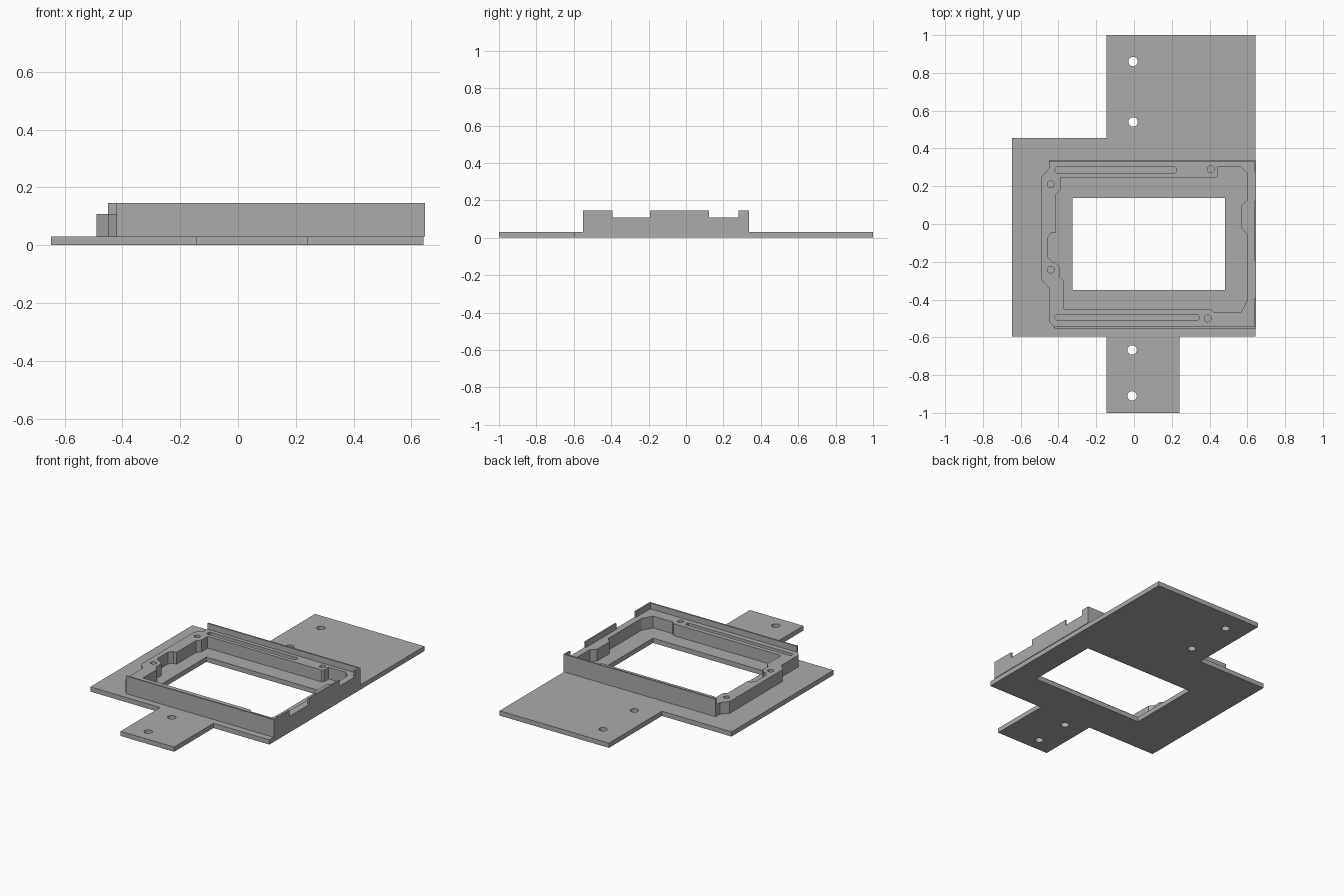
import bpy
import math

cube = bpy.data.objects.get("Cube")
if cube:
    bpy.data.objects.remove(cube, do_unlink=True)

grey = bpy.data.materials.new("plain_grey")
grey.use_nodes = True
GREY = (0.41, 0.41, 0.41, 1)
grey.diffuse_color = GREY
grey.node_tree.nodes["Principled BSDF"].inputs["Base Color"].default_value = GREY


def rect(x0, x1, y0, y1):
    return [(x0, y0), (x1, y0), (x1, y1), (x0, y1)]


def circle(x, y, r, n=24):
    return [(x + r * math.cos(math.tau * i / n), y + r * math.sin(math.tau * i / n))
            for i in range(n)]


def slot(x0, x1, y0, y1, c=0.007):
    """Rectangle with small clipped corners."""
    return [(x0 + c, y0), (x1 - c, y0), (x1, y0 + c), (x1, y1 - c),
            (x1 - c, y1), (x0 + c, y1), (x0, y1 - c), (x0, y0 + c)]


def plate(name, loops, z0, z1):
    """Extrude an outline (first loop) with holes (other loops) from z0 to z1."""
    curve = bpy.data.curves.new(name + "_profile", 'CURVE')
    curve.dimensions = '2D'
    curve.fill_mode = 'BOTH'
    curve.extrude = (z1 - z0) / 2
    for loop in loops:
        spline = curve.splines.new('POLY')
        spline.points.add(len(loop) - 1)
        for point, (x, y) in zip(spline.points, loop):
            point.co = (x, y, 0, 1)
        spline.use_cyclic_u = True
    helper = bpy.data.objects.new(name + "_profile", curve)
    bpy.context.collection.objects.link(helper)
    graph = bpy.context.evaluated_depsgraph_get()
    mesh = bpy.data.meshes.new_from_object(helper.evaluated_get(graph))
    bpy.data.objects.remove(helper, do_unlink=True)
    mesh.name = name
    for v in mesh.vertices:
        v.co.z += (z0 + z1) / 2
    mesh.materials.clear()
    mesh.materials.append(grey)
    for p in mesh.polygons:
        p.use_smooth = False
        p.material_index = 0
    obj = bpy.data.objects.new(name, mesh)
    bpy.context.collection.objects.link(obj)
    return obj


BASE_TOP, FRAME_TOP, LIP_TOP = 0.031, 0.108, 0.146
RIGHT, BACK, FRONT, LIP = 0.647, 0.337, -0.552, 0.01

# Base plate with two tabs, a window and four screw holes
base = [(-0.647, 0.455), (-0.145, 0.455), (-0.145, 1), (0.643, 1), (0.643, -0.595),
        (0.24, -0.595), (0.24, -1), (-0.145, -1), (-0.145, -0.595), (-0.647, -0.595)]
screws = [circle(x, y, 0.025) for x, y in
          [(-0.005, 0.86), (-0.005, 0.54), (-0.01, -0.667), (-0.01, -0.91)]]
plate("base_plate", [base, rect(-0.325, 0.483, -0.35, 0.138)] + screws, 0, BASE_TOP)

# Raised frame with stepped inner edge, slots and pin holes
outer = [(-0.45, BACK), (RIGHT, BACK), (RIGHT, FRONT), (-0.42, FRONT), (-0.45, -0.515),
         (-0.45, -0.34), (-0.49, -0.295), (-0.49, 0.25), (-0.45, 0.295)]
inner = [(-0.39, 0.245), (0.43, 0.245), (0.442, 0.255), (0.442, 0.302), (0.565, 0.302),
         (0.602, 0.265), (0.602, 0.13), (0.57, 0.1), (0.57, -0.025), (0.602, -0.06),
         (0.602, -0.40), (0.565, -0.468), (0.425, -0.468), (0.405, -0.45),
         (-0.37, -0.45), (-0.37, -0.305), (-0.395, -0.28), (-0.395, -0.225),
         (-0.42, -0.2), (-0.435, -0.2), (-0.455, -0.175), (-0.455, -0.07),
         (-0.435, -0.045), (-0.412, -0.045), (-0.412, 0.155), (-0.39, 0.18)]
pins = [circle(x, y, 0.018) for x, y in
        [(-0.44, 0.21), (-0.44, -0.242), (0.407, 0.29), (0.39, -0.5)]]
slots = [slot(-0.417, 0.223, 0.27, 0.302), slot(-0.417, 0.345, -0.508, -0.48)]
plate("raised_frame", [outer, inner] + slots + pins, BASE_TOP, FRAME_TOP)

# Thin lips along the frame edge, the side one broken by two notches
plate("back_lip", [rect(-0.45, RIGHT, BACK - LIP, BACK)], FRAME_TOP, LIP_TOP)
plate("front_lip", [rect(-0.42, RIGHT, FRONT, FRONT + LIP)], FRAME_TOP, LIP_TOP)
for part, y0, y1 in [("front", FRONT + LIP, -0.393), ("middle", -0.193, 0.122),
                     ("back", 0.28, BACK - LIP)]:
    plate("side_lip_" + part, [rect(RIGHT - LIP, RIGHT, y0, y1)], FRAME_TOP, LIP_TOP)
